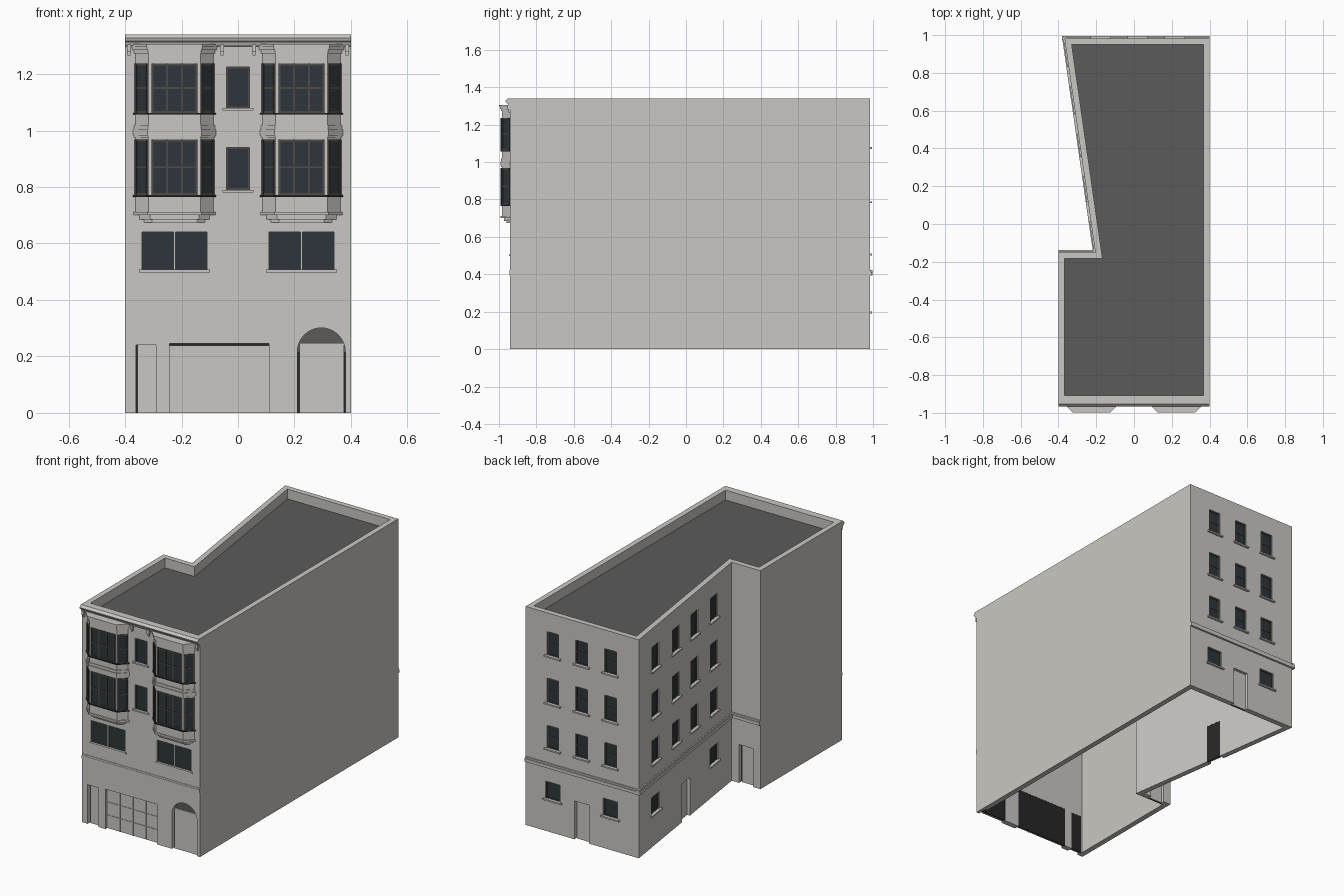
import bpy, bmesh, math
from mathutils import Vector

if "Cube" in bpy.data.objects:
    bpy.data.objects.remove(bpy.data.objects["Cube"], do_unlink=True)


def material(name, r, g, b):
    m = bpy.data.materials.new(name)
    m.use_nodes = True
    m.diffuse_color = (r, g, b, 1)
    bsdf = m.node_tree.nodes["Principled BSDF"]
    bsdf.inputs["Base Color"].default_value = (r, g, b, 1)
    bsdf.inputs["Roughness"].default_value = 0.8
    return m


STONE = material("pale stone", 0.59, 0.575, 0.54)
ROOF = material("dark roof grey", 0.105, 0.105, 0.105)
GLASS = material("dark blue glass", 0.026, 0.036, 0.043)
FRAME = material("brown grey frame", 0.075, 0.068, 0.062)
BLACK = material("near black trim", 0.02, 0.02, 0.02)

parts = {}


def part(name, mat=STONE):
    if name not in parts:
        parts[name] = (bmesh.new(), mat)
    return parts[name][0]


def prism(bm, pts, vec):
    a = [bm.verts.new(p) for p in pts]
    b = [bm.verts.new(p + vec) for p in pts]
    bm.faces.new(a)
    bm.faces.new(b)
    for i in range(len(a)):
        j = (i + 1) % len(a)
        bm.faces.new((a[i], a[j], b[j], b[i]))


def frame(p, q):
    """Wall coordinates: along the wall, outward, up."""
    p, d = Vector((*p, 0)), Vector((q[0] - p[0], q[1] - p[1], 0)).normalized()
    n = Vector((d.y, -d.x, 0))
    return lambda x, y, z: p + d * x + n * y + Vector((0, 0, z))


def box(bm, F, x0, x1, y0, y1, z0, z1):
    pts = [F(x0, y0, z0), F(x1, y0, z0), F(x1, y1, z0), F(x0, y1, z0)]
    prism(bm, pts, Vector((0, 0, z1 - z0)))


# Footprint, counter-clockwise from the front
H, T, ROOF_Z = 1.34, 0.033, 1.28
plan = [(-0.4, -0.94), (0.4, -0.94), (0.4, 0.983),
        (-0.368, 0.983), (-0.205, -0.15), (-0.4, -0.15)]
N = len(plan)
walls = [frame(plan[i], plan[(i + 1) % N]) for i in range(N)]
lengths = [(Vector(plan[(i + 1) % N]) - Vector(plan[i])).length for i in range(N)]
front, back, slant, notch = walls[0], walls[2], walls[3], walls[4]


def inset(t):
    out = []
    for i in range(N):
        n1, n2 = [w(0, 1, 0) - w(0, 0, 0) for w in (walls[i - 1], walls[i])]
        out.append(Vector((*plan[i], 0)) - (n1 + n2) * t / (1 + n1.dot(n2)))
    return out


# Hollow wall shell with parapet, open at the bottom
bm = part("walls")
up = Vector((0, 0, H))
outer, inner = inset(0), inset(T)
rings = [[bm.verts.new(p + s) for p in ps]
         for ps, s in ((outer, up * 0), (outer, up), (inner, up), (inner, up * 0))]
for k in range(4):
    a, b = rings[k], rings[(k + 1) % 4]
    for i in range(N):
        j = (i + 1) % N
        bm.faces.new((a[i], a[j], b[j], b[i]))
prism(part("roof", ROOF), [p + Vector((0, 0, ROOF_Z)) for p in inset(T - 0.002)],
      Vector((0, 0, -0.01)))

cutter = part("opening_cutter")


def glazing(F, x, w, z0, z1, cols, rows, depth, bar, bar_part, bar_mat):
    """Glass plate with a border and glazing bars."""
    a, b = x - w / 2, x + w / 2
    box(part("window_glass", GLASS), F, a, b, depth - 0.005, depth, z0, z1)
    fb = part(bar_part, bar_mat)
    for i in range(cols + 1):
        c = a + bar / 2 + (w - bar) * i / cols
        box(fb, F, c - bar / 2, c + bar / 2, depth - 0.003, depth + 0.004, z0, z1)
    for i in range(rows + 1):
        c = z0 + bar / 2 + (z1 - z0 - bar) * i / rows
        box(fb, F, a, b, depth - 0.003, depth + 0.003, c - bar / 2, c + bar / 2)


def window(F, x, w, z0, z1, rows=2, sill=0.012):
    """Recessed window with a projecting sill."""
    box(cutter, F, x - w / 2, x + w / 2, -0.015, 0.02, z0, z1)
    glazing(F, x, w, z0, z1, 1, rows, -0.01, 0.006, "sash_frames", FRAME)
    box(part("window_sills"), F, x - w / 2 - 0.014, x + w / 2 + 0.014,
        -0.01, sill, z0 - 0.009, z0)


def door(F, x0, x1, z1, gap_side=0.006, gap_top=0.0):
    """Recessed door with a dark gap in front of a dark backing."""
    box(cutter, F, x0, x1, -0.06, 0.02, -0.02, z1)
    box(part("doors"), F, x0 + gap_side, x1, -0.024, -0.018, 0, z1 - gap_top)
    box(part("door_backing", BLACK), F, x0, x1, -0.032, -0.026, 0, z1)


# Upper windows on the three detailed elevations
floors = [(0.51, 0.65), (0.79, 0.94), (1.08, 1.225)]
for z0, z1 in floors:
    for f in (0.24, 0.495, 0.75):
        window(back, f * lengths[2], 0.082, z0, z1)
    for f in (0.18, 0.4, 0.6, 0.81):
        window(slant, f * lengths[3], 0.082, z0, z1)
for z0, z1 in floors[1:]:
    window(front, 0.4, 0.082, z0, z1, 1, 0.008)

# Ground floor windows and doors at the rear
for F, L, fs in ((back, lengths[2], (0.24, 0.75)), (slant, lengths[3], (0.18, 0.81))):
    for f in fs:
        window(F, f * L, 0.1, 0.2, 0.305, 1)
door(back, 0.33, 0.43, 0.235)
door(slant, 0.53, 0.63, 0.235)
door(notch, 0.05, 0.145, 0.235)

# Wide two-pane windows on the front
for x in (0.175, 0.625):
    box(cutter, front, x - 0.115, x + 0.115, -0.015, 0.02, 0.507, 0.64)
    box(part("window_glass", GLASS), front, x - 0.115, x + 0.115, -0.015, -0.008, 0.507, 0.64)
    box(part("wide_window_mullions"), front, x - 0.003, x + 0.003, -0.01, -0.002, 0.507, 0.64)
    box(part("window_sills"), front, x - 0.125, x + 0.125, -0.01, 0.006, 0.498, 0.507)

# Front entrances: side door, garage and arched doorway
door(front, 0.038, 0.11, 0.24)
door(front, 0.158, 0.51, 0.245, 0, 0.006)
for i in range(1, 4):
    x = 0.158 + 0.088 * i
    box(part("garage_ribs"), front, x - 0.002, x + 0.002, -0.02, -0.015, 0, 0.239)
for z in (0.08, 0.16):
    box(part("garage_ribs"), front, 0.158, 0.51, -0.02, -0.015, z - 0.002, z + 0.002)


def arch(r, y):
    pts = [front(0.695 + r * math.cos(t), y, 0.216 + r * math.sin(t))
           for t in (math.pi * i / 20 for i in range(21))]
    return pts + [front(0.695 - r, y, -0.02), front(0.695 + r, y, -0.02)]


prism(cutter, arch(0.085, 0.02), Vector((0, 0.08, 0)))
lunette = arch(0.085, -0.022)[:21]
prism(part("arch_lunette", ROOF), lunette, Vector((0, 0.008, 0)))
box(part("doors"), front, 0.617, 0.775, -0.022, -0.014, 0, 0.247)
box(part("door_backing", BLACK), front, 0.61, 0.78, -0.032, -0.026, 0, 0.22)

# Belt course round the decorated sides
belt = part("belt_course")
for i, e, x0, x1 in ((0, 0.004, 0, 0), (2, 0.012, 0, 0.012),
                     (3, 0.012, 0.012, 0), (4, 0.012, 0, 0)):
    box(belt, walls[i], -x0, lengths[i] + x1, -0.01, e, 0.393, 0.412)
    box(belt, walls[i], -x0, lengths[i] + x1, -0.01, e * 0.6, 0.412, 0.422)

# Front cornice and brackets
profile = [(-0.01, 1.34), (0.012, 1.34), (0.025, 1.327), (0.022, 1.318),
           (0.013, 1.312), (0.008, 1.3), (-0.01, 1.296)]
prism(part("cornice"), [front(0, y, z) for y, z in profile], Vector((0.8, 0, 0)))
for x in (0.014, 0.343, 0.457, 0.786):
    box(part("cornice_brackets"), front, x - 0.007, x + 0.007, -0.005, 0.016, 1.28, 1.305)
    box(part("cornice_brackets"), front, x - 0.005, x + 0.005, -0.005, 0.009, 1.265, 1.28)


def bay_plan(cx, e=0):
    w, f, y = 0.14 + 1.2 * e, 0.092 + 0.5 * e, -0.985 - e
    return [(cx - w, -0.938), (cx - f, y), (cx + f, y), (cx + w, -0.938)]


def bay_layer(bm, cx, e, z0, z1):
    prism(bm, [Vector((x, y, z0)) for x, y in bay_plan(cx, e)], Vector((0, 0, z1 - z0)))


# Two bay windows with stepped base, mouldings and small cornice
for side, cx in (("right", -0.225), ("left", 0.225)):
    body = part(side + "_bay")
    bay_layer(body, cx, 0, 0.7, 1.29)
    for e, z0, z1 in ((0.006, 0.7, 0.712), (-0.012, 0.685, 0.7), (-0.024, 0.674, 0.685),
                      (0.004, 0.975, 0.983), (0.008, 0.983, 1.004), (0.004, 1.004, 1.02),
                      (0.005, 1.272, 1.285), (0.01, 1.285, 1.296), (0.014, 1.296, 1.306)):
        bay_layer(body, cx, e, z0, z1)
    p = bay_plan(cx)
    for z0, z1 in ((0.772, 0.968), (1.063, 1.237)):
        bay_layer(part("bay_sills", BLACK), cx, 0.008, z0 - 0.007, z0)
        for i, w, cols in ((0, 0.058, 1), (1, 0.164, 3), (2, 0.058, 1)):
            mid = (Vector(p[i + 1]) - Vector(p[i])).length / 2
            glazing(frame(p[i], p[i + 1]), mid, w, z0, z1, cols, 2, 0.002,
                    0.007, "bay_frames", FRAME)

# Turn the parts into objects
objects = {}
for name, (bm, mat) in parts.items():
    bmesh.ops.recalc_face_normals(bm, faces=bm.faces)
    me = bpy.data.meshes.new(name)
    bm.to_mesh(me)
    bm.free()
    me.materials.append(mat)
    objects[name] = bpy.data.objects.new(name, me)
    bpy.context.collection.objects.link(objects[name])

# Cut the openings into the walls
shell, tool = objects["walls"], objects["opening_cutter"]
tool.hide_render = True
mod = shell.modifiers.new("openings", "BOOLEAN")
mod.operation, mod.solver, mod.object = "DIFFERENCE", "EXACT", tool
bpy.context.view_layer.update()
cut = bpy.data.meshes.new_from_object(shell.evaluated_get(bpy.context.evaluated_depsgraph_get()))
shell.modifiers.clear()
shell.data = cut
bpy.data.objects.remove(tool, do_unlink=True)
